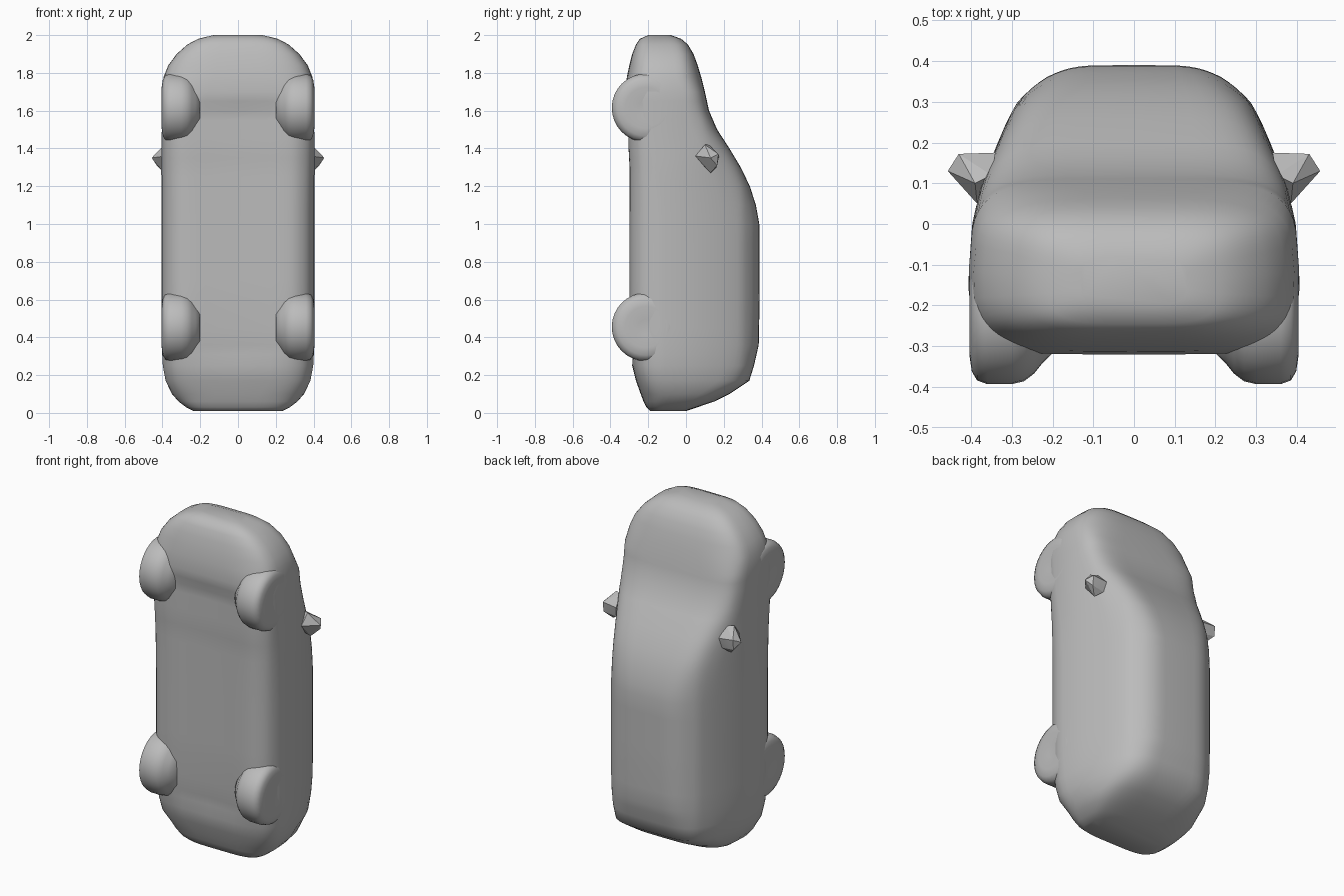
import bpy, bmesh, math
from mathutils import Vector

cube = bpy.data.objects.get("Cube")
if cube:
    bpy.data.objects.remove(cube, do_unlink=True)

grey = bpy.data.materials.new("plain_grey")
grey.use_nodes = True
GREY = (0.5, 0.5, 0.5, 1)
grey.diffuse_color = GREY
grey.node_tree.nodes["Principled BSDF"].inputs["Base Color"].default_value = GREY


def finish(bm, name, angle=40):
    """Turn a bmesh into a shaded, coloured object."""
    bmesh.ops.recalc_face_normals(bm, faces=bm.faces[:])
    mesh = bpy.data.meshes.new(name)
    bm.to_mesh(mesh)
    bm.free()
    mesh.materials.append(grey)
    obj = bpy.data.objects.new(name, mesh)
    bpy.context.collection.objects.link(obj)
    bpy.ops.object.select_all(action='DESELECT')
    bpy.context.view_layer.objects.active = obj
    obj.select_set(True)
    bpy.ops.object.shade_smooth_by_angle(angle=math.radians(angle))
    return obj


def loft(rings):
    """Skin closed rings of equal length and cap both ends."""
    bm = bmesh.new()
    loops = [[bm.verts.new(p) for p in ring] for ring in rings]
    n = len(loops[0])
    for a, b in zip(loops, loops[1:]):
        for i in range(n):
            j = (i + 1) % n
            bm.faces.new((a[i], a[j], b[j], b[i]))
    bm.faces.new(loops[0])
    bm.faces.new(loops[-1])
    return bm


def lerp_table(table, t):
    """Piecewise linear lookup; rows start with the key."""
    if t <= table[0][0]:
        return table[0][1:]
    for a, b in zip(table, table[1:]):
        if t <= b[0]:
            f = (t - a[0]) / (b[0] - a[0])
            return tuple(p + (q - p) * f for p, q in zip(a[1:], b[1:]))
    return table[-1][1:]


def signed_pow(v, p):
    return math.copysign(abs(v) ** p, v)


# Half width of the car at each height above its floor (floor to roof)
SIDE = [(-0.32, 0.375), (-0.25, 0.397), (-0.15, 0.408), (0.0, 0.397), (0.1, 0.375),
        (0.2, 0.335), (0.3, 0.297), (0.36, 0.255), (0.39, 0.225)]

# Body stations from tail to nose: z, floor y, roof y, width factor
STATIONS = [
    (0.01, -0.19, 0.00, 0.58), (0.03, -0.21, 0.06, 0.68), (0.06, -0.225, 0.15, 0.78),
    (0.10, -0.24, 0.23, 0.87), (0.17, -0.265, 0.335, 0.95), (0.25, -0.285, 0.36, 0.985),
    (0.36, -0.30, 0.385, 1.0), (0.60, -0.31, 0.39, 1.0), (1.00, -0.31, 0.388, 1.0),
    (1.10, -0.31, 0.37, 1.0), (1.20, -0.31, 0.338, 1.0), (1.30, -0.31, 0.29, 1.0),
    (1.40, -0.315, 0.23, 1.0), (1.50, -0.315, 0.165, 1.0), (1.60, -0.315, 0.122, 1.0),
    (1.70, -0.32, 0.10, 1.0), (1.78, -0.313, 0.08, 0.97), (1.84, -0.30, 0.062, 0.91),
    (1.90, -0.285, 0.04, 0.80), (1.95, -0.265, 0.01, 0.66), (1.98, -0.245, -0.025, 0.52),
    (2.00, -0.20, -0.08, 0.32)]


def section(z, floor, roof, width, n=56):
    mid, half = (floor + roof) / 2, (roof - floor) / 2
    power = 2 / (5.5 if 0.1 < z < 1.75 else 4)
    ring = []
    for i in range(n):
        a = 2 * math.pi * i / n
        u, v = signed_pow(math.cos(a), power), signed_pow(math.sin(a), power)
        y = mid + half * v
        x = lerp_table(SIDE, y)[0] * width * u
        # shallow hollow along the underside between the wheels
        if v < -0.9 and 0.3 < z < 1.65:
            y += 0.018 * max(0.0, 1 - (x / 0.3) ** 2)
        ring.append((x, y, z))
    return ring


# Extra in-between stations keep the long panels evenly divided
zs = [s[0] for s in STATIONS] + [0.31, 0.45, 0.7, 0.8, 0.9, 1.05, 1.15, 1.25, 1.35, 1.45, 1.55, 1.65]
finish(loft([section(z, *lerp_table(STATIONS, z)) for z in sorted(zs)]), "car_body", 50)

# Wheels: rounded profile (x, radius) turned around a sideways axle
TYRE = [(0.20, 0.105), (0.225, 0.13), (0.245, 0.155), (0.27, 0.174), (0.30, 0.181),
        (0.36, 0.181), (0.385, 0.172), (0.398, 0.15), (0.404, 0.11), (0.395, 0.04)]


def wheel(name, side, z, seg=32):
    rings = []
    for x, r in TYRE:
        rings.append([(side * x, -0.212 + r * math.cos(2 * math.pi * i / seg),
                       z + r * math.sin(2 * math.pi * i / seg)) for i in range(seg)])
    finish(loft(rings), name, 50)


# Door mirrors: small angular pods
POD = [(0.34, 0.175, 1.36), (0.43, 0.172, 1.37), (0.43, 0.165, 1.31), (0.457, 0.13, 1.35),
       (0.385, 0.05, 1.36), (0.39, 0.10, 1.42), (0.39, 0.13, 1.27), (0.35, 0.16, 1.30),
       (0.36, 0.10, 1.30), (0.35, 0.12, 1.42)]


def mirror_pod(name, side):
    bm = bmesh.new()
    verts = [bm.verts.new(Vector((side * x, y, z))) for x, y, z in POD]
    hull = bmesh.ops.convex_hull(bm, input=verts)
    inner = [g for g in hull["geom_interior"] if isinstance(g, bmesh.types.BMVert)]
    bmesh.ops.delete(bm, geom=inner, context='VERTS')
    finish(bm, name, 20)


for label, side in (("left", 1), ("right", -1)):
    wheel("front_wheel_" + label, side, 1.615)
    wheel("rear_wheel_" + label, side, 0.455)
    mirror_pod("door_mirror_" + label, side)
